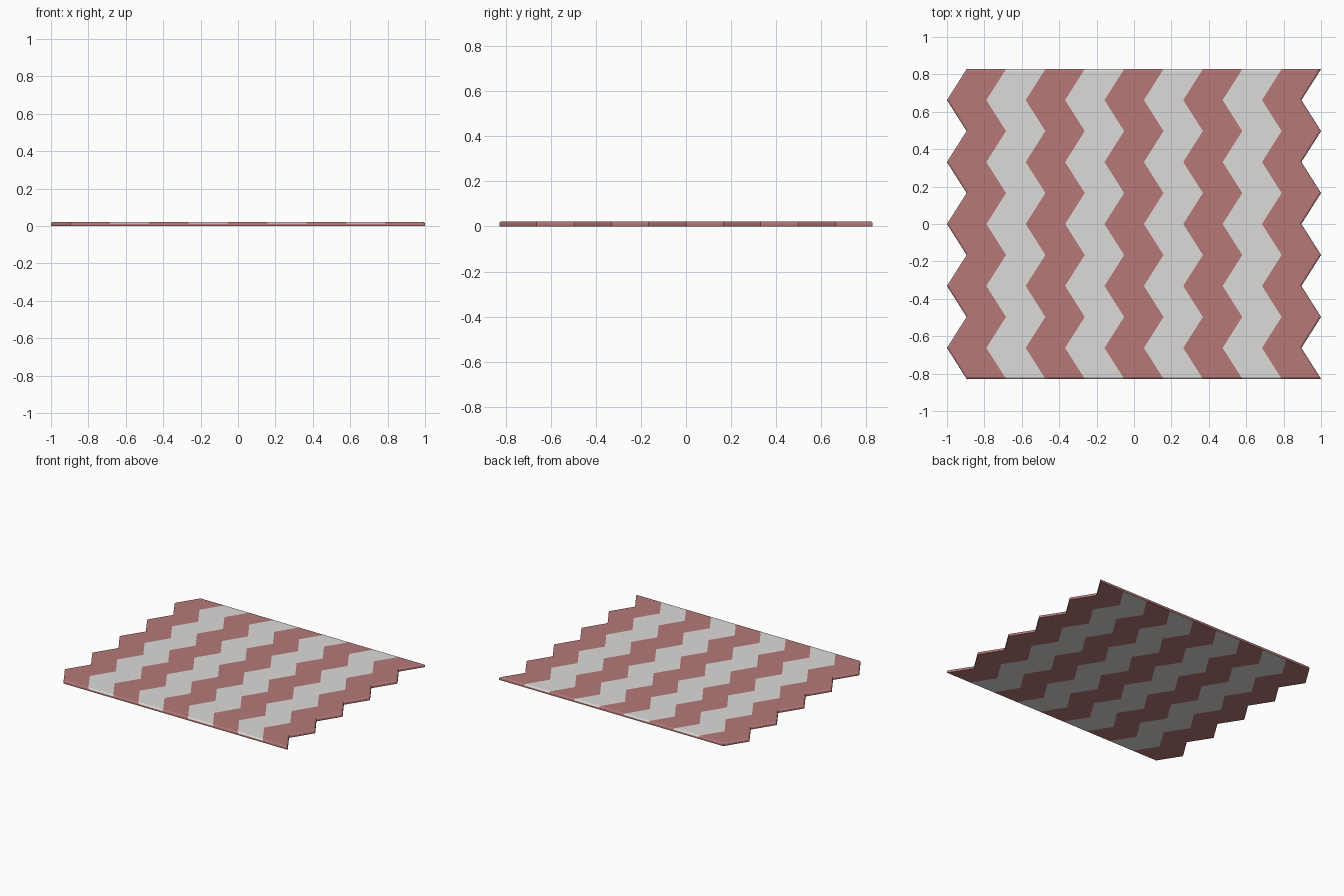
import bpy, bmesh

if "Cube" in bpy.data.objects:
    bpy.data.objects.remove(bpy.data.objects["Cube"])

STRIPES, ROWS = 9, 10          # zigzag stripes across, slanted bands along y
HALF_Y, ZIG, X_LEFT, X_SPAN = 0.828, 0.105, -1.0, 1.895
STEP_Y = 2 * HALF_Y / ROWS
SLOPE = ZIG / STEP_Y

# Edge section: (inset, height), upright wall then softly rounded top rim
SECTION = [(0.0, 0.0), (0.0, 0.013), (0.003, 0.019), (0.009, 0.0225)]


def material(name, rgb):
    m = bpy.data.materials.new(name)
    m.diffuse_color = (*rgb, 1.0)
    m.use_nodes = True
    m.node_tree.nodes["Principled BSDF"].inputs["Base Color"].default_value = m.diffuse_color
    return m


def point(i, k, inset, z):
    """Zigzag lattice point, pulled inwards along the outline."""
    x = X_LEFT + X_SPAN * i / STRIPES + (ZIG if k % 2 == 0 else 0)
    y = -HALF_Y + STEP_Y * k
    if k in (0, ROWS):
        y += inset if k == 0 else -inset
        x -= SLOPE * inset
    if i in (0, STRIPES):
        x += (1 if i == 0 else -1) * inset * (1 + SLOPE ** 2) ** 0.5
    return x, y, z


bm = bmesh.new()

# Outline of the lattice, counter-clockwise
outline = ([(i, 0) for i in range(STRIPES)]
           + [(STRIPES, k) for k in range(ROWS)]
           + [(i, ROWS) for i in range(STRIPES, 0, -1)]
           + [(0, k) for k in range(ROWS, 0, -1)])

# Striped top and underside
levels = []
for n, (inset, z) in enumerate(SECTION):
    full = n in (0, len(SECTION) - 1)
    keys = [(i, k) for i in range(STRIPES + 1) for k in range(ROWS + 1)] if full else outline
    v = {key: bm.verts.new(point(*key, inset, z)) for key in keys}
    levels.append(v)
    if full:
        for i in range(STRIPES):
            for k in range(ROWS):
                quad = [v[i, k], v[i + 1, k], v[i + 1, k + 1], v[i, k + 1]]
                f = bm.faces.new(quad if n else quad[::-1])
                f.material_index = i % 2

# Red side wall, with the stripes running over the rounded rim
for n in range(len(SECTION) - 1):
    lo, hi = levels[n], levels[n + 1]
    for a, b in zip(outline, outline[1:] + outline[:1]):
        f = bm.faces.new([lo[a], lo[b], hi[b], hi[a]])
        f.material_index = min(a[0], b[0], STRIPES - 1) % 2 if n else 0

mesh = bpy.data.meshes.new("zigzag_rug")
bm.to_mesh(mesh)
bm.free()
mesh.materials.append(material("dusty red", (0.46, 0.19, 0.185)))
mesh.materials.append(material("off white", (0.72, 0.71, 0.69)))
rug = bpy.data.objects.new("zigzag_rug", mesh)
bpy.context.collection.objects.link(rug)
